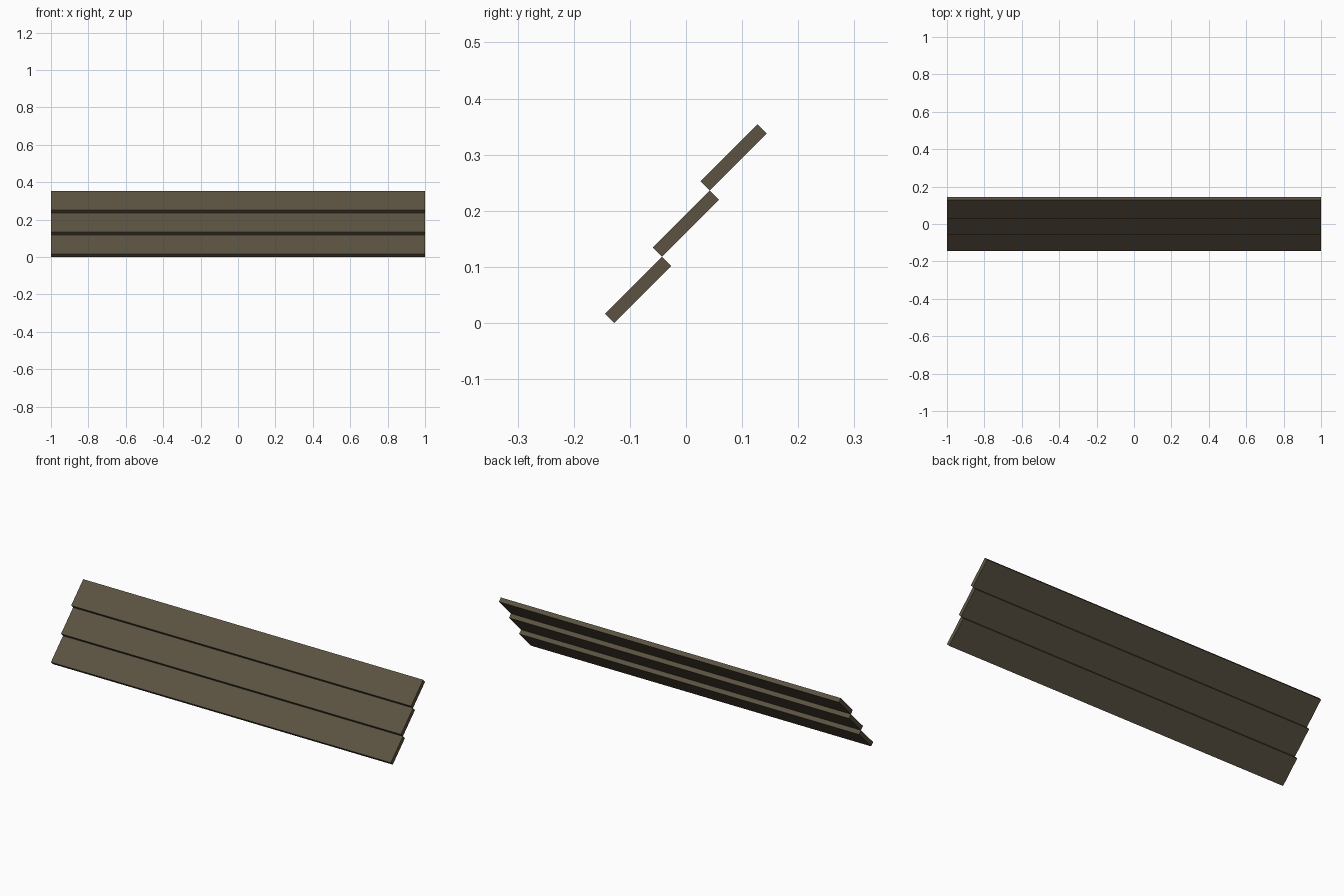
import bpy
import math

if "Cube" in bpy.data.objects:
    bpy.data.objects.remove(bpy.data.objects["Cube"])

# Weathered wood, one flat colour for all boards
wood = bpy.data.materials.new("weathered_brown_wood")
wood.diffuse_color = (0.105, 0.086, 0.055, 1.0)
wood.use_nodes = True
wood.node_tree.nodes["Principled BSDF"].inputs["Base Color"].default_value = wood.diffuse_color

LENGTH = 2.0
RUN, EDGE = 0.1015, 0.0165      # y/z run of the board's width and of its thickness
WIDTH, THICK = RUN * math.sqrt(2), EDGE * math.sqrt(2)
STEP_Y, STEP_Z = RUN - EDGE, RUN + EDGE   # neighbours meet along one edge


def board(name, index):
    """One long plank leaning back at 45 degrees."""
    bpy.ops.mesh.primitive_cube_add(
        size=1,
        location=(0, (index - 1) * STEP_Y, (index + 0.5) * STEP_Z),
        rotation=(math.radians(45), 0, 0))
    obj = bpy.context.object
    obj.name = name
    obj.scale = (LENGTH, WIDTH, THICK)
    obj.data.materials.append(wood)
    bpy.ops.object.transform_apply(location=False, rotation=False, scale=True)


# Three stepped boards from bottom to top
for i, part in enumerate(("lower_board", "middle_board", "upper_board")):
    board(part, i)
